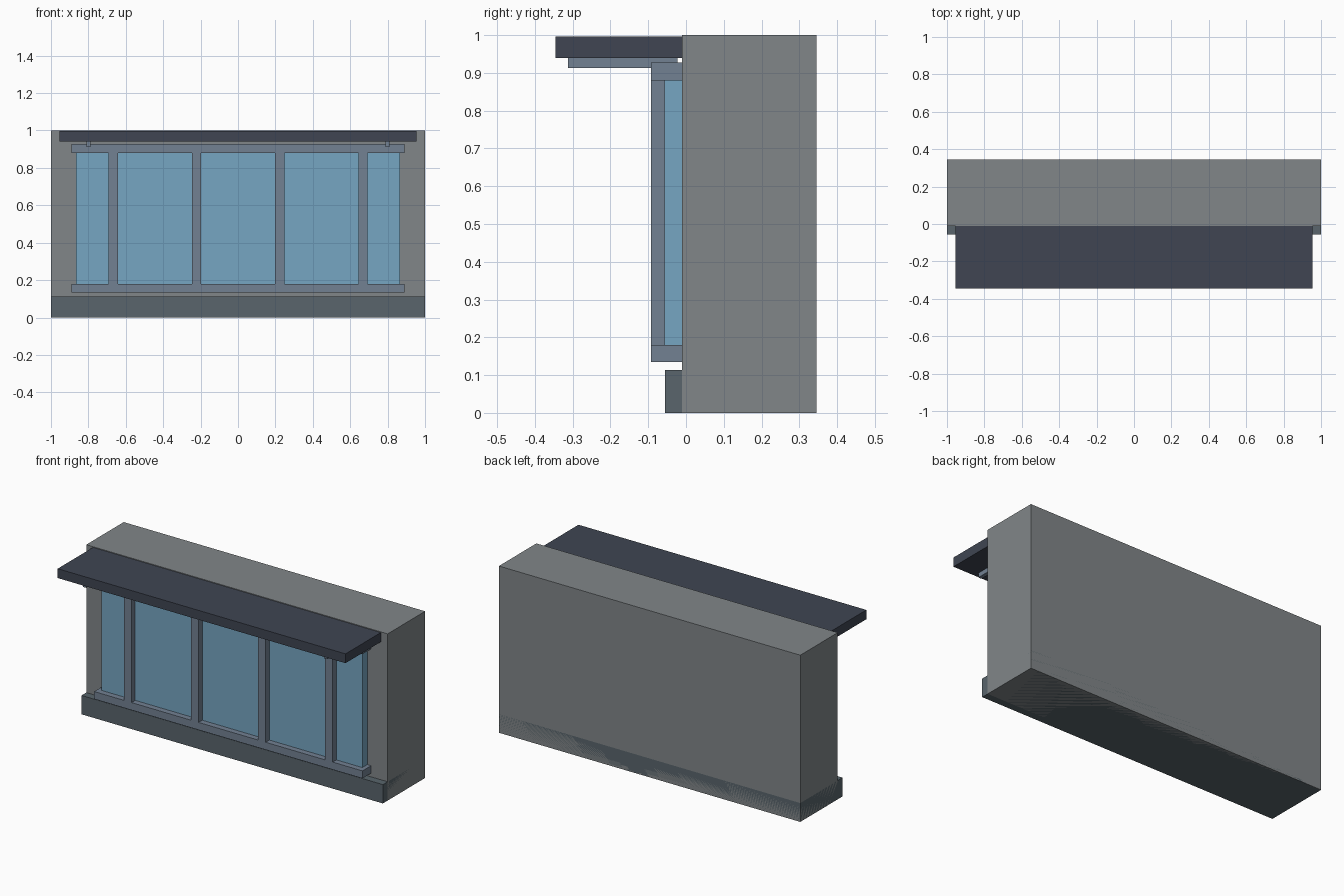
import bpy

if "Cube" in bpy.data.objects:
    bpy.data.objects.remove(bpy.data.objects["Cube"])

def material(name, r, g, b):
    m = bpy.data.materials.new(name)
    m.diffuse_color = (r, g, b, 1)
    m.use_nodes = True
    m.node_tree.nodes["Principled BSDF"].inputs["Base Color"].default_value = m.diffuse_color
    return m

PLINTH = material("slate", 0.10, 0.13, 0.15)
FRAME = material("frame_grey", 0.17, 0.22, 0.29)
GLASS = material("glass_blue", 0.18, 0.38, 0.54)
CANOPY = material("dark_canopy", 0.05, 0.06, 0.085)
WALL = material("wall_grey", 0.22, 0.24, 0.25)

def box(name, x, y, z, mat):
    """Box from (min, max) ranges on each axis."""
    verts = [(a, b, c) for a in x for b in y for c in z]
    faces = [(0, 1, 3, 2), (4, 6, 7, 5), (0, 4, 5, 1),
             (2, 3, 7, 6), (0, 2, 6, 4), (1, 5, 7, 3)]
    mesh = bpy.data.meshes.new(name)
    mesh.from_pydata(verts, [], faces)
    mesh.materials.append(mat)
    obj = bpy.data.objects.new(name, mesh)
    bpy.context.collection.objects.link(obj)
    return obj

WALL_Y = -0.01   # front face of the wall
FRAME_Y = -0.092  # front face of the window frame

# Wall and the plinth at its foot
box("wall", (-1, 1), (WALL_Y, 0.345), (0, 1), WALL)
box("plinth", (-1, 1), (-0.055, 0.345), (0, 0.113), PLINTH)

# Shop window glass
box("window_glass", (-0.865, 0.865), (-0.057, WALL_Y), (0.165, 0.895), GLASS)

# Top and bottom rails
for name, z in (("bottom_rail", (0.135, 0.18)), ("top_rail", (0.88, 0.927))):
    box(name, (-0.89, 0.89), (FRAME_Y, WALL_Y), z, FRAME)

# Four evenly spaced mullions
for i in range(4):
    cx = -0.667 + i * 0.445
    box(f"mullion_{i + 1}", (cx - 0.025, cx + 0.025), (FRAME_Y, WALL_Y),
        (0.18, 0.88), FRAME)

# Canopy slab with a bracket under each end
box("canopy", (-0.955, 0.955), (-0.345, WALL_Y), (0.94, 0.996), CANOPY)
for side, sx in (("left", -1), ("right", 1)):
    cx = sx * 0.8
    box(f"{side}_canopy_bracket", (cx - 0.011, cx + 0.011), (-0.312, -0.022),
        (0.913, 0.942), FRAME)
